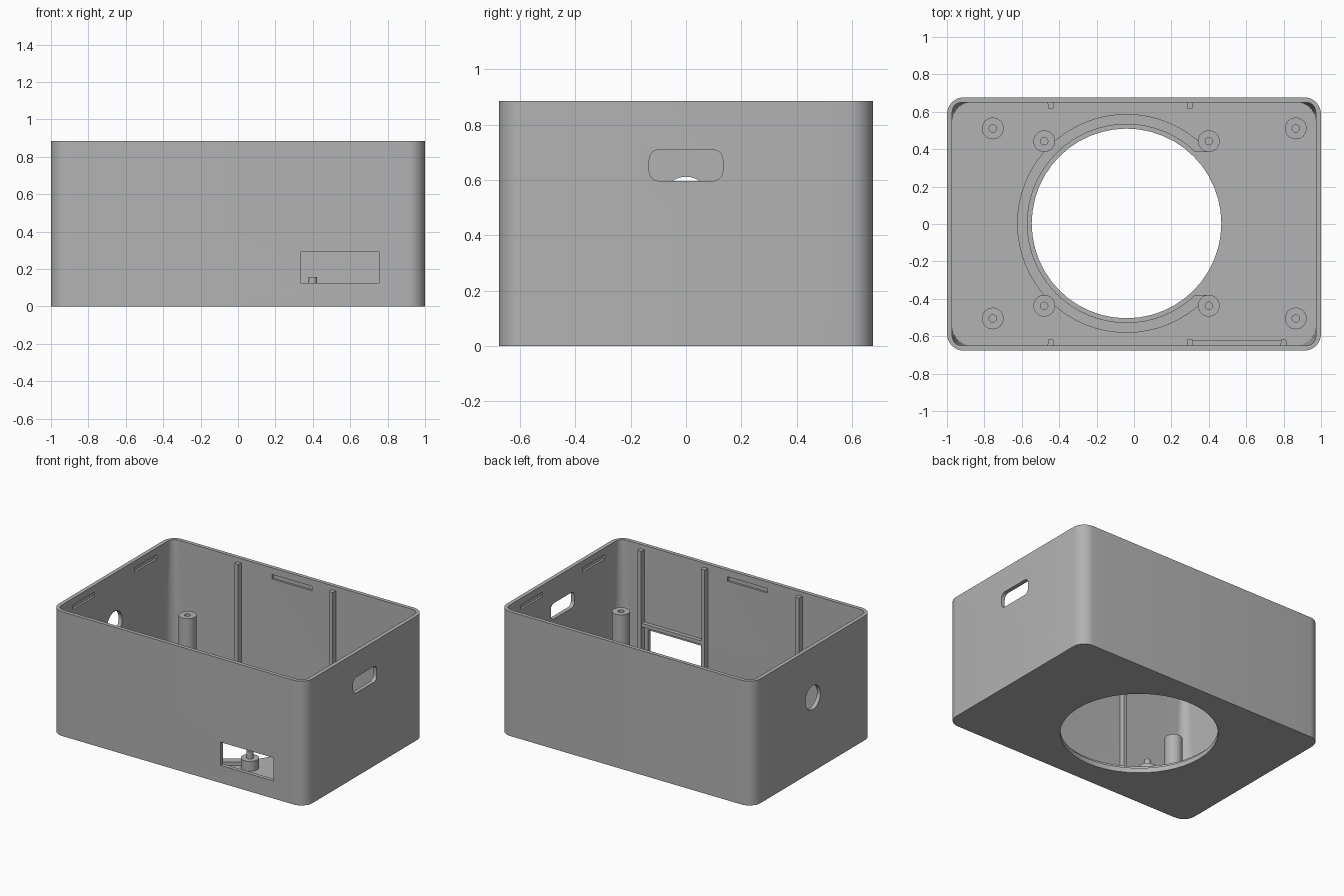
import bpy, bmesh, math
from mathutils import Matrix, Vector

old = bpy.data.objects.get("Cube")
if old:
    bpy.data.objects.remove(old, do_unlink=True)

grey = bpy.data.materials.new("light_grey_plastic")
grey.use_nodes = True
grey.diffuse_color = (0.45, 0.45, 0.45, 1)
grey.node_tree.nodes["Principled BSDF"].inputs["Base Color"].default_value = (0.45, 0.45, 0.45, 1)


def rounded_rect(hx, hy, r, n=8):
    """Outline of a rounded rectangle, counter-clockwise."""
    pts = []
    for k, (sx, sy) in enumerate([(1, 1), (-1, 1), (-1, -1), (1, -1)]):
        for i in range(n + 1):
            a = math.pi / 2 * (k + i / n)
            pts.append((sx * (hx - r) + r * math.cos(a), sy * (hy - r) + r * math.sin(a)))
    return pts


def circle(r, n=48):
    return [(r * math.cos(math.tau * i / n), r * math.sin(math.tau * i / n)) for i in range(n)]


def loft(name, sections, matrix=Matrix()):
    """Closed solid through (outline, height) sections of equal point count."""
    bm = bmesh.new()
    rings = [[bm.verts.new(matrix @ Vector((x, y, z))) for x, y in pts] for pts, z in sections]
    n = len(rings[0])
    for a, b in zip(rings, rings[1:]):
        for i in range(n):
            j = (i + 1) % n
            bm.faces.new((a[i], a[j], b[j], b[i]))
    bm.faces.new(rings[0][::-1])
    bm.faces.new(rings[-1])
    bmesh.ops.recalc_face_normals(bm, faces=bm.faces)
    mesh = bpy.data.meshes.new(name)
    bm.to_mesh(mesh)
    bm.free()
    mesh.materials.append(grey)
    obj = bpy.data.objects.new(name, mesh)
    bpy.context.collection.objects.link(obj)
    return obj


def box(name, x0, x1, y0, y1, z0, z1):
    return loft(name, [([(x0, y0), (x1, y0), (x1, y1), (x0, y1)], z) for z in (z0, z1)])


def activate(obj):
    bpy.ops.object.select_all(action="DESELECT")
    obj.select_set(True)
    bpy.context.view_layer.objects.active = obj


def cut(target, cutter):
    mod = target.modifiers.new("cut", "BOOLEAN")
    mod.operation, mod.solver, mod.object = "DIFFERENCE", "EXACT", cutter
    activate(target)
    bpy.ops.object.modifier_apply(modifier=mod.name)
    bpy.data.objects.remove(cutter, do_unlink=True)


def smooth(obj):
    activate(obj)
    bpy.ops.object.shade_smooth_by_angle(angle=math.radians(30))


HX, HY, H = 1.0, 0.677, 0.885
IX, IY, FLOOR = 0.972, 0.65, 0.035
CX, CY = -0.04, 0.003

# Open case: outer shell minus a cavity whose corners tighten to the rim
outer = rounded_rect(HX, HY, 0.09)
case = loft("case", [(outer, 0), (outer, H)])
cut(case, loft("cavity", [(rounded_rect(IX, IY, 0.10), FLOOR),
                          (rounded_rect(IX, IY, 0.05), H + 0.02)]))

# Large round opening in the floor
cut(case, loft("floor_hole", [(circle(0.507), -0.1), (circle(0.507), 0.1)],
               Matrix.Translation((CX, CY, 0))))

# Front window, right cable slot and left round port
cut(case, box("window", 0.337, 0.755, -0.8, -0.6, 0.125, 0.29))
side = Matrix(((0, 0, 1, 0), (1, 0, 0, 0), (0, 1, 0, 0), (0, 0, 0, 1)))
slot = rounded_rect(0.133, 0.056, 0.035)
cut(case, loft("cable_slot", [(slot, 0.9), (slot, 1.1)],
               Matrix.Translation((0, 0, 0.653)) @ side))
port = circle(0.085, 32)
cut(case, loft("round_port", [(port, -1.1), (port, -0.9)],
               Matrix.Translation((0, 0, 0.527)) @ side))

# Shallow lid catches inside all four walls
for s in (-1, 1):
    y0, y1 = sorted((s * 0.60, s * (IY + 0.014)))
    cut(case, box("catch", -0.187, 0.127, y0, y1, 0.805, 0.837))
    x0, x1 = sorted((s * 0.93, s * (IX + 0.014)))
    for y in (-0.35, 0.35):
        cut(case, box("catch", x0, x1, y - 0.125, y + 0.125, 0.805, 0.837))
smooth(case)

# Upright ribs on the front and back walls
for name, s, xs in (("front_rib", -1, (-0.445, 0.30, 0.80)), ("back_rib", 1, (-0.445, 0.30))):
    for x in xs:
        wall, tip = s * (IY + 0.005), s * 0.617
        outline = [(x - 0.018, wall), (x + 0.018, wall), (x + 0.013, tip), (x - 0.013, tip)]
        loft(name, [(outline, FLOOR - 0.01), (outline, 0.855)])

# Ledge above the window
box("window_ledge", 0.30, 0.80, -IY - 0.005, -0.622, 0.315, 0.34)

# C-shaped raised ring, open on the right
ring = loft("floor_ring", [(circle(0.585, 64), FLOOR - 0.01), (circle(0.585, 64), 0.06)],
            Matrix.Translation((CX, CY, 0)))
cut(ring, loft("ring_bore", [(circle(0.53, 64), 0), (circle(0.53, 64), 0.1)],
               Matrix.Translation((CX, CY, 0))))
cut(ring, box("ring_gap", CX, 0.7, CY - 0.382, CY + 0.382, 0, 0.1))
smooth(ring)

# Short pegs around the opening and tall drilled screw posts near the corners
for sx in (-1, 1):
    for sy in (-1, 1):
        at = Matrix.Translation((CX + sx * 0.44, CY + sy * 0.44, 0))
        base, pin = circle(0.058, 32), circle(0.022, 32)
        smooth(loft("short_peg", [(base, FLOOR - 0.01), (base, 0.105),
                                  (pin, 0.105), (pin, 0.157)], at))
        at = Matrix.Translation((0.055 + sx * 0.81, CY + sy * 0.508, 0))
        bore = circle(0.02, 32)
        smooth(loft("screw_post", [(base, FLOOR - 0.01), (base, 0.45),
                                   (bore, 0.45), (bore, 0.15)], at))
